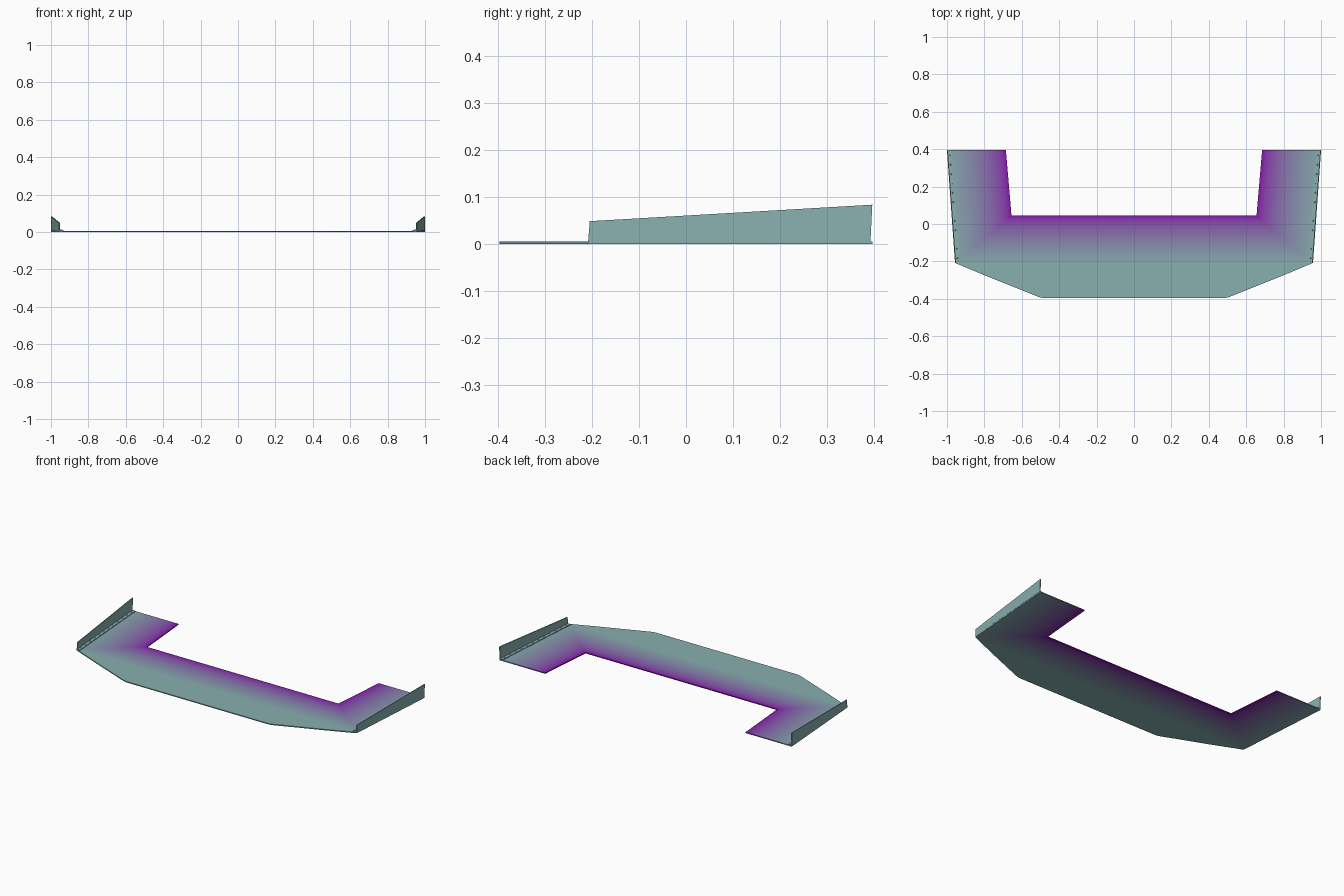
import bpy, bmesh
from mathutils import Vector

if "Cube" in bpy.data.objects:
    bpy.data.objects.remove(bpy.data.objects["Cube"])

T = 0.006                       # plate thickness
BANDS = 20                      # colour bands of the fade

def material(name, g):
    m = bpy.data.materials.new(name)
    m.diffuse_color = (0.25, g, 0.43, 1)
    m.use_nodes = True
    m.node_tree.nodes["Principled BSDF"].inputs["Base Color"].default_value = m.diffuse_color
    return m

teal = material("teal", 0.43)

def make_object(name, bm, mats):
    me = bpy.data.meshes.new(name)
    bm.to_mesh(me)
    bm.free()
    ob = bpy.data.objects.new(name, me)
    bpy.context.collection.objects.link(ob)
    for m in mats:
        me.materials.append(m)
    return ob

def mirror_x(ob):
    mod = ob.modifiers.new("mirror", 'MIRROR')
    mod.use_axis = (True, False, False)

# Plate: U shape fading from the inner edge to the outer edge
inner = [(-0.685, 0.396), (-0.655, 0.045), (0.655, 0.045), (0.685, 0.396)]
outer = [(-0.999, 0.396), (-0.957, -0.208), (0.957, -0.208), (0.999, 0.396)]
bm = bmesh.new()
rows = []
for i in range(BANDS + 1):
    t = i / BANDS
    rows.append([bm.verts.new(Vector((*a, T)).lerp(Vector((*b, T)), t))
                 for a, b in zip(inner, outer)])
for i in range(BANDS):
    for j in range(3):
        f = bm.faces.new((rows[i][j], rows[i + 1][j], rows[i + 1][j + 1], rows[i][j + 1]))
        f.material_index = i
# Front lip with angled corners
lip = [(-0.8, -0.274), (-0.515, -0.388), (-0.5, -0.393), (-0.48, -0.396)]
lip += [(-x, y) for x, y in reversed(lip)]
lip_verts = [bm.verts.new((x, y, T)) for x, y in lip]
f = bm.faces.new([rows[-1][1]] + lip_verts + [rows[-1][2]])
f.material_index = BANDS
bmesh.ops.recalc_face_normals(bm, faces=bm.faces)
if f.normal.z < 0:
    bmesh.ops.reverse_faces(bm, faces=bm.faces)
fade = [material(f"fade_{i}", 0.003 + 0.427 * (i + 0.5) / BANDS) for i in range(BANDS)]
plate = make_object("splitter_plate", bm, fade + [teal])
sol = plate.modifiers.new("thickness", 'SOLIDIFY')
sol.thickness = T
sol.offset = -1

# Side fins: L-shaped section swept from front to back, growing taller
def section(x, y, h, lean):
    w, t, ft = 0.024, 0.005, 0.004
    pts = [(x, T), (x, h), (x - t, h), (x - t, T + ft), (x - w, T + ft), (x - w, T)]
    return [(px, y + lean * (pz - T), pz) for px, pz in pts]

bm = bmesh.new()
a = [bm.verts.new(p) for p in section(0.957, -0.208, 0.049, 0.08)]
b = [bm.verts.new(p) for p in section(1.0, 0.392, 0.084, 0.05)]
for i in range(6):
    j = (i + 1) % 6
    bm.faces.new((a[i], a[j], b[j], b[i]))
bm.faces.new(a)
bm.faces.new(b[::-1])
bmesh.ops.recalc_face_normals(bm, faces=bm.faces)
mirror_x(make_object("side_fin", bm, [teal]))

# Rivets along the fin flange
bm = bmesh.new()
for i in range(12):
    t = (i + 0.5) / 12
    pos = Vector((0.943, -0.208, T + 0.004)).lerp(Vector((0.986, 0.392, T + 0.004)), t)
    made = bmesh.ops.create_cone(bm, cap_ends=True, segments=8, radius1=0.004,
                                 radius2=0.0025, depth=0.003)
    bmesh.ops.translate(bm, verts=made["verts"], vec=pos + Vector((0, 0, 0.001)))
mirror_x(make_object("flange_rivets", bm, [teal]))
